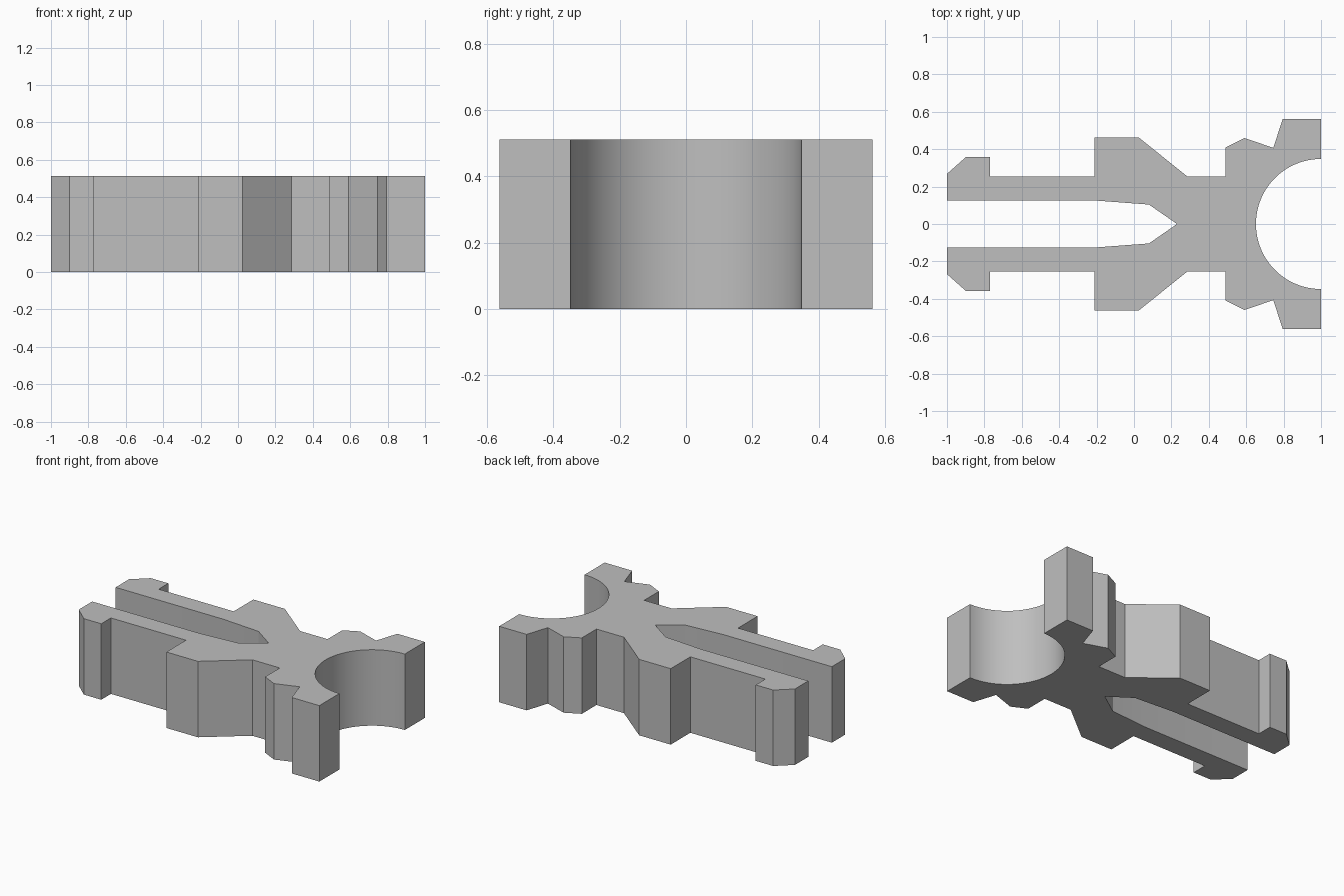
import bpy
import bmesh
from math import cos, sin, pi, radians

cube = bpy.data.objects.get("Cube")
if cube:
    bpy.data.objects.remove(cube, do_unlink=True)

HEIGHT = 0.512
SOCKET_RADIUS = 0.348
ARC_STEPS = 24

# Half outline (+y side), from the slot tip round to the socket mouth
slot = [(0.23, 0), (0.08, 0.104), (-0.2, 0.125), (-1, 0.125)]
hook = [(-1, 0.268), (-0.9, 0.357), (-0.77, 0.357), (-0.77, 0.254)]
shoulder = [(-0.21, 0.254), (-0.21, 0.463), (0.025, 0.463), (0.285, 0.254)]
notch = [(0.49, 0.254), (0.49, 0.41), (0.59, 0.46), (0.745, 0.407)]
jaw = [(0.795, 0.562), (1, 0.562)]

# Half-round socket, quarter arc ending on the centre line
socket = []
for i in range(ARC_STEPS + 1):
    a = pi / 2 * (1 + i / ARC_STEPS)
    socket.append((1 + SOCKET_RADIUS * cos(a), SOCKET_RADIUS * sin(a)))
socket[-1] = (1 - SOCKET_RADIUS, 0)

half = slot + hook + shoulder + notch + jaw + socket
outline = half + [(x, -y) for x, y in reversed(half[1:-1])]

# Extrude the mirrored outline into a solid clip
bm = bmesh.new()
base = bm.faces.new([bm.verts.new((x, y, 0)) for x, y in outline])
result = bmesh.ops.extrude_face_region(bm, geom=[base], use_keep_orig=True)
top = [v for v in result["geom"] if isinstance(v, bmesh.types.BMVert)]
bmesh.ops.translate(bm, verts=top, vec=(0, 0, HEIGHT))
bmesh.ops.recalc_face_normals(bm, faces=bm.faces)
mesh = bpy.data.meshes.new("clip_body")
bm.to_mesh(mesh)
bm.free()

clip = bpy.data.objects.new("clip_body", mesh)
bpy.context.collection.objects.link(clip)

# Plain grey finish
grey = bpy.data.materials.new("plain_grey")
grey.use_nodes = True
colour = (0.52, 0.52, 0.52, 1)
grey.diffuse_color = colour
grey.node_tree.nodes["Principled BSDF"].inputs["Base Color"].default_value = colour
mesh.materials.append(grey)

# Smooth socket wall, sharp corners elsewhere
bpy.ops.object.select_all(action="DESELECT")
clip.select_set(True)
bpy.context.view_layer.objects.active = clip
bpy.ops.object.shade_smooth_by_angle(angle=radians(15))
